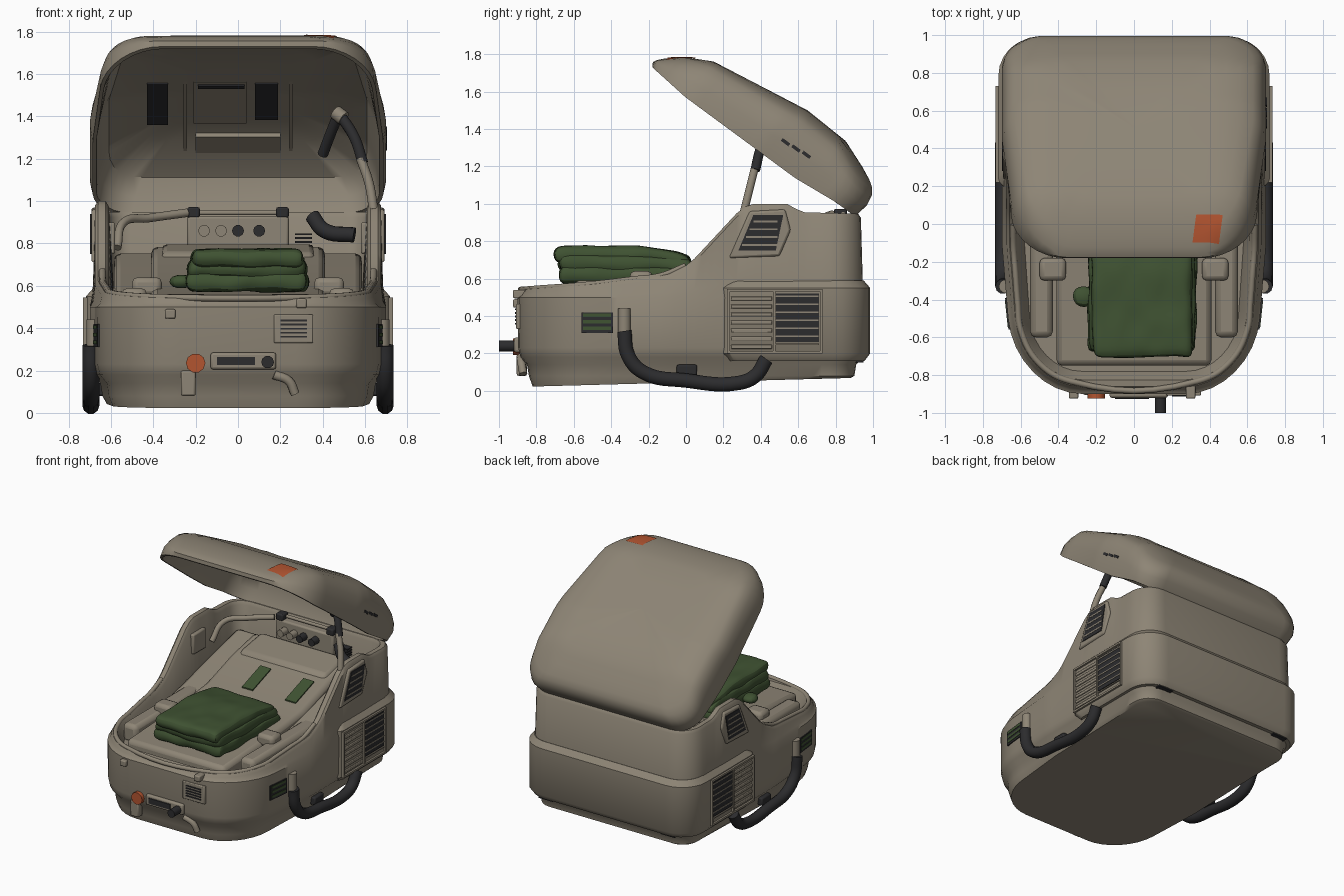
import bpy, bmesh, math, random
from mathutils import Vector, Matrix

random.seed(4)
if "Cube" in bpy.data.objects:
    bpy.data.objects.remove(bpy.data.objects["Cube"])


def material(name, rgb):
    m = bpy.data.materials.new(name)
    m.use_nodes = True
    m.diffuse_color = (*rgb, 1)
    m.node_tree.nodes["Principled BSDF"].inputs["Base Color"].default_value = (*rgb, 1)
    return m


TAN = material("warm tan", (0.27, 0.235, 0.18))
DARK = material("charcoal", (0.025, 0.025, 0.027))
GREEN = material("olive green", (0.05, 0.085, 0.032))
ORANGE = material("burnt orange", (0.45, 0.09, 0.03))


def finish(ob, mat, bevel=0):
    ob.data.materials.append(mat)
    if bevel:
        b = ob.modifiers.new("bevel", "BEVEL")
        b.width, b.segments = bevel, 2
    bpy.ops.object.select_all(action="DESELECT")
    ob.select_set(True)
    bpy.context.view_layer.objects.active = ob
    bpy.ops.object.shade_smooth_by_angle(angle=math.radians(40))
    return ob


def mesh(name, verts, faces, mat, bevel=0):
    bm = bmesh.new()
    vs = [bm.verts.new(v) for v in verts]
    for f in faces:
        bm.faces.new([vs[i] for i in f])
    bmesh.ops.recalc_face_normals(bm, faces=bm.faces)
    me = bpy.data.meshes.new(name)
    bm.to_mesh(me)
    bm.free()
    ob = bpy.data.objects.new(name, me)
    bpy.context.collection.objects.link(ob)
    return finish(ob, mat, bevel)


def prism(name, pts, x0, x1, mat, bevel=0):
    """Side profile of (y, z) points, extruded along x."""
    n = len(pts)
    verts = [(x, *p) for x in (x0, x1) for p in pts]
    faces = [range(n), range(n, 2 * n)]
    faces += [(i, (i + 1) % n, n + (i + 1) % n, n + i) for i in range(n)]
    return mesh(name, verts, faces, mat, bevel)


def box(name, x, y, z, mat, bevel=0):
    """Block from (low, high) pairs."""
    (y0, y1), (z0, z1) = y, z
    return prism(name, [(y0, z0), (y1, z0), (y1, z1), (y0, z1)], *x, mat, bevel)


def tube(name, pts, r, mat):
    cu = bpy.data.curves.new(name, "CURVE")
    cu.dimensions, cu.bevel_depth, cu.bevel_resolution = "3D", r, 3
    cu.resolution_u, cu.use_fill_caps = 6, True
    sp = cu.splines.new("BEZIER")
    sp.bezier_points.add(len(pts) - 1)
    for bp, p in zip(sp.bezier_points, pts):
        bp.co = p
        bp.handle_left_type = bp.handle_right_type = "AUTO"
    ob = bpy.data.objects.new(name, cu)
    bpy.context.collection.objects.link(ob)
    bpy.ops.object.select_all(action="DESELECT")
    ob.select_set(True)
    bpy.context.view_layer.objects.active = ob
    bpy.ops.object.convert(target="MESH")
    return finish(bpy.context.object, mat)


def curve_at(table, t):
    for (a, p), (b, q) in zip(table, table[1:]):
        if t <= b:
            return p + (q - p) * max(0, (t - a) / (b - a))
    return table[-1][1]


def outline(hw, yf, yb, rf, rb, taper, sides=28):
    """Rounded plan, narrowing towards the front."""
    half = [(hw - rf + rf * math.sin(a), yf + rf - rf * math.cos(a))
            for a in [i * math.pi / 16 for i in range(9)]]
    half += [(hw, yf + rf + (yb - rb - yf - rf) * i / sides) for i in range(1, sides)]
    half += [(hw - rb + rb * math.cos(a), yb - rb + rb * math.sin(a))
             for a in [i * math.pi / 12 for i in range(7)]]
    half = [(x * taper(y), y) for x, y in half]
    return half + [(-x, y) for x, y in reversed(half)]


def loft(name, rings, mat, closed=False):
    n, k = len(rings[0]), len(rings)
    faces = [(r * n + i, r * n + (i + 1) % n, (r + 1) % k * n + (i + 1) % n, (r + 1) % k * n + i)
             for r in range(k if closed else k - 1) for i in range(n)]
    if not closed:
        faces += [range(n), range((k - 1) * n, k * n)]
    return mesh(name, [v for ring in rings for v in ring], faces, mat)


# Open tub with a low front rim and high rear walls
RIM = [(-0.9, 0.54), (-0.5, 0.57), (-0.1, 0.62), (0.02, 0.68), (0.29, 0.97),
       (0.35, 1.0), (0.54, 1.0), (0.62, 0.955), (0.97, 0.945)]


def hull_ring(inset, level, base=0):
    plan = outline(0.70 - inset, -0.9 + inset, 0.96 - inset, 0.4 - inset, 0.19 - inset,
                   lambda y: 1 + 0.12 * min(0, y + 0.1))
    return [(x, y, base + level * (curve_at(RIM, y) - base) if base else
             level + (curve_at(RIM, y) if level <= 0 else 0)) for x, y in plan]


low = [(x, y, 0.045 + 0.027 * y) for x, y, z in hull_ring(0.08, 0.03)]
loft("tub", [low, hull_ring(0.06, 0.08), hull_ring(0.05, 0.14), hull_ring(0.015, 0.18),
             hull_ring(0.003, 0.23), hull_ring(0, 0.5), hull_ring(0.015, 0.2, 0.5),
             hull_ring(0.025, -0.02), hull_ring(0.04, 0), hull_ring(0.075, 0),
             hull_ring(0.09, -0.025), hull_ring(0.12, 0.47)], TAN)

# Raised band wrapping the sides and back
loft("rear_band", [[(x, y, z) for x, y in outline(0.718 - d, 0.19 + d, 0.985 - d, 0.06,
                                                  0.2 - d, lambda y: 1, 6)]
                   for d, z in ((0.09, 0.16), (0.03, 0.16), (0, 0.2), (0, 0.55),
                                (0.035, 0.59), (0.09, 0.57))], TAN, closed=True)

# Rolled inner lip of the low rim
lip = [(x, y, z) for x, y, z in hull_ring(0.06, 0) if y < 0]
half = len(lip) // 2
tube("rim_roll", (lip[half:] + lip[:half])[::3], 0.016, TAN)

# Bedding
prism("bed_base", [(-0.1, 0.47), (0.83, 0.47), (0.83, 0.76), (0.5, 0.68), (0.2, 0.6),
                   (-0.1, 0.53)], -0.585, 0.585, TAN, 0.03)
prism("mattress", [(-0.75, 0.45), (0.78, 0.45), (0.78, 0.79), (0.5, 0.73), (0.2, 0.63),
                   (-0.2, 0.59), (-0.75, 0.56)], -0.41, 0.41, TAN, 0.03)
prism("pillow", [(0.5, 0.7), (0.8, 0.74), (0.79, 0.8), (0.54, 0.76)], -0.36, 0.36, TAN, 0.025)
for s, side in ((1, "left"), (-1, "right")):
    box("bolster_" + side, sorted((s * 0.43, s * 0.55)), (-0.6, 0.6), (0.45, 0.59), TAN, 0.03)
    box("cushion_" + side, sorted((s * 0.36, s * 0.5)), (-0.3, -0.18), (0.55, 0.64), TAN, 0.025)
for x in (-0.09, 0.27):
    prism("bed_strap", [(0.24, 0.645), (0.46, 0.722), (0.46, 0.731), (0.24, 0.654)],
          x - 0.045, x + 0.045, GREEN)


# Folded blanket in overlapping crumpled layers
def blanket_layer(name, x, y, z, drop):
    ob = box(name, x, y, z, GREEN)
    bm = bmesh.new()
    bm.from_mesh(ob.data)
    bmesh.ops.subdivide_edges(bm, edges=[e for e in bm.edges if e.calc_length() > 0.2],
                              cuts=7, use_grid_fill=True)
    for v in bm.verts:
        v.co += Vector([random.uniform(-0.014, 0.014) for _ in range(3)])
        v.co.z -= drop * max(0, v.co.y + 0.25)
    bm.to_mesh(ob.data)
    bm.free()
    soft = ob.modifiers.new("soften", "SUBSURF")
    soft.levels = soft.render_levels = 2
    for p in ob.data.polygons:
        p.use_smooth = True


blanket_layer("blanket_bottom", (-0.25, 0.335), (-0.68, 0.05), (0.57, 0.675), 0.02)
blanket_layer("blanket_middle", (-0.24, 0.33), (-0.685, 0.04), (0.635, 0.73), 0.08)
blanket_layer("blanket_top", (-0.225, 0.31), (-0.71, 0.03), (0.685, 0.775), 0.18)
blanket_layer("blanket_corner", (-0.34, -0.2), (-0.45, -0.33), (0.58, 0.65), 0)

# Domed lid, tilted open about its rear edge
LID = Matrix.Translation((0, 0.88, 0.95)) @ Matrix.Rotation(math.radians(-36.4), 4, "X")
DOME = [(0, 0.2), (0.25, 0.295), (0.51, 0.306), (1.07, 0.218), (1.2, 0.15), (1.33, 0.05)]
plan = outline(0.70, -1.33, 0.045, 0.3, 0.18, lambda y: 1 - 0.12 * max(0, -y - 0.6))


def lid_ring(s, k, inner=False):
    ring = []
    for x, y in plan:
        y = (y + 0.665) * s - 0.665
        x *= s * (1 - 0.13 * k * max(0, -y - 0.6))
        h = curve_at(DOME, -y)
        h = max(0.015, min(h - 0.05, 0.24)) if inner else h
        sag = -0.1 * min(0.25, max(0, -y - 0.1), max(0, 1.33 + y)) * (1 - k)
        droop = min(0.8 * max(0, abs(x) - 0.42) ** 2, 0.3 * h)
        ring.append((x, y, sag + k * (h - droop)))
    return ring


outer = [lid_ring(*a) for a in ((0.02, 1), (0.3, 1), (0.6, 1), (0.7, 1), (0.8, 1), (0.9, 0.98),
                                (0.95, 0.92), (0.985, 0.75), (1, 0.45), (0.98, 0))]
inner = [lid_ring(s, k, True) for s, k in ((0.955, 0), (0.93, 0.6), (0.87, 1), (0.6, 1),
                                           (0.3, 1), (0.02, 1))]
lid = loft("lid", outer + inner, TAN)
lid.matrix_world = LID

# Orange patch laid onto the lid, slightly skewed
grid = [(0.31 + 0.14 * i / 6 + 0.02 * j / 6, -1.28 + 0.12 * j / 6, 0.5)
        for j in range(7) for i in range(7)]
patch = mesh("lid_patch", grid, [(r * 7 + c, r * 7 + c + 1, r * 7 + c + 8, r * 7 + c + 7)
                                 for r in range(6) for c in range(6)], ORANGE)
patch.matrix_world = LID
wrap = patch.modifiers.new("wrap", "SHRINKWRAP")
wrap.target, wrap.wrap_method, wrap.offset = lid, "PROJECT", 0.006
wrap.use_project_z = wrap.use_negative_direction = True
wrap.use_positive_direction = False

# Panels on the lid lining
for name, x, y, mat in (("lining_vent_right", (-0.43, -0.33), (-0.73, -0.41), DARK),
                        ("lining_vent_left", (0.08, 0.19), (-0.73, -0.45), DARK),
                        ("lining_frame", (-0.21, 0.04), (-0.74, -0.41), TAN),
                        ("lining_frame_top", (-0.19, 0.03), (-0.72, -0.695), DARK),
                        ("lining_panel", (-0.2, 0.2), (-0.3, -0.15), TAN)):
    z = 0.216 if mat == TAN else 0.207
    box(name, x, y, (z, z + (0.025 if mat == TAN else 0.009)), mat).matrix_world = LID
for x in (-0.25, 0.25):
    box("lining_rib", (x - 0.008, x + 0.008), (-0.75, -0.15), (0.22, 0.242), TAN).matrix_world = LID

# Slits in the lid's left flank
for i in range(3):
    box("lid_slit", (0.67, 0.703), (-0.53 + i * 0.065, -0.48 + i * 0.065),
        (0.09 + i * 0.006, 0.108 + i * 0.006), DARK).matrix_world = LID

# Side fittings, the same on both sides
for s, side in ((1, "left"), (-1, "right")):
    def plate(name, x0, x1, y, z, mat, bevel=0):
        return box(name + "_" + side, sorted((s * x0, s * x1)), y, z, mat, bevel)

    tube("carry_handle_" + side, [(s * 0.695, y, z) for y, z in (
        (-0.33, 0.32), (-0.31, 0.19), (-0.23, 0.1), (0, 0.055), (0.28, 0.042),
        (0.37, 0.08), (0.43, 0.17))], 0.04, DARK)
    tube("handle_socket_" + side, [(s * 0.68, -0.33, z) for z in (0.31, 0.38, 0.44)], 0.036, TAN)
    plate("handle_clip", 0.62, 0.68, (-0.05, 0.06), (0.08, 0.14), DARK, 0.01)
    plate("lower_vent_back", 0.7, 0.724, (0.48, 0.71), (0.26, 0.52), DARK)
    for i in range(7):
        z = 0.225 + i * 0.043
        plate("vent_slat", 0.7, 0.726, (0.24, 0.46), (z, z + 0.022), TAN, 0.004)
        plate("vent_bar", 0.7, 0.727, (0.47, 0.71), (z + 0.02, z + 0.028), TAN)
    for z in (0.2, 0.53):
        plate("vent_frame", 0.7, 0.732, (0.22, 0.73), (z, z + 0.014), TAN)
    for y in (0.22, 0.465, 0.716):
        plate("vent_post", 0.7, 0.732, (y, y + 0.014), (0.2, 0.544), TAN)
    prism("upper_vent_frame_" + side, [(0.23, 0.71), (0.5, 0.72), (0.56, 0.86), (0.53, 0.97),
                                       (0.34, 0.96)], s * 0.64, s * 0.693, TAN, 0.012)
    prism("upper_vent_back_" + side, [(0.28, 0.75), (0.48, 0.75), (0.52, 0.94), (0.36, 0.94)],
          s * 0.68, s * 0.698, DARK)
    for i in range(4):
        z = 0.775 + i * 0.042
        plate("upper_vent_bar", 0.68, 0.7, (0.3 + i * 0.02, 0.49), (z, z + 0.01), TAN)
    # Front vent, turned to follow the tapering wall
    vent = [plate("front_vent_back", 0.63, 0.673, (-0.56, -0.39), (0.31, 0.42), DARK)]
    vent += [plate("front_vent_bar", 0.63, 0.676, (-0.55, -0.4), (z, z + 0.018), GREEN)
             for z in (0.325, 0.36, 0.395)]
    pivot = Matrix.Translation((s * 0.67, -0.475, 0))
    for part in vent:
        part.matrix_world = pivot @ Matrix.Rotation(math.radians(-6.2 * s), 4, "Z") @ pivot.inverted()
    plate("inner_pocket", 0.58, 0.62, (0.3, 0.45), (0.75, 0.9), TAN, 0.01)
    plate("rear_foot", 0.45, 0.57, (0.88, 0.95), (0.152, 0.161), DARK)

# Lid strut and cables
tube("strut_lower", [(0.64, 0.31, 0.96), (0.62, 0.34, 1.08), (0.58, 0.37, 1.2)], 0.022, TAN)
tube("strut_upper", [(0.59, 0.37, 1.18), (0.55, 0.4, 1.3), (0.48, 0.45, 1.41)], 0.026, DARK)
tube("strut_joint", [(0.5, 0.44, 1.39), (0.46, 0.46, 1.42)], 0.035, TAN)
tube("strut_grip", [(0.47, 0.46, 1.4), (0.43, 0.52, 1.3), (0.4, 0.57, 1.22)], 0.025, DARK)
tube("grab_handle", [(0.35, 0.7, 0.93), (0.41, 0.66, 0.86), (0.55, 0.64, 0.84)], 0.036, DARK)
tube("wall_pipe", [(-0.57, 0.5, 0.78), (-0.54, 0.6, 0.9), (-0.42, 0.7, 0.92), (-0.24, 0.78, 0.945)], 0.02, TAN)
tube("hinge_bar", [(-0.24, 0.84, 0.945), (0.24, 0.84, 0.945)], 0.012, TAN)
for x in (-0.21, 0.21):
    box("hinge_block", (x - 0.03, x + 0.03), (0.79, 0.86), (0.92, 0.972), DARK, 0.01)

# Control panel on the inner rear wall
box("control_panel", (-0.24, 0.24), (0.79, 0.87), (0.76, 0.93), TAN, 0.012)
for x, mat in ((-0.16, TAN), (-0.08, TAN), (0, DARK), (0.1, DARK)):
    tube("control_knob", [(x, 0.73, 0.86), (x, 0.8, 0.86)], 0.028, mat)
for i in range(4):
    box("panel_slot", (0.27, 0.35), (0.81, 0.86), (0.785 + i * 0.018, 0.794 + i * 0.018), DARK)

# Front fittings
tube("front_button", [(-0.2, -0.86, 0.235), (-0.2, -0.925, 0.235)], 0.046, ORANGE)
box("button_tab", (-0.27, -0.2), (-0.905, -0.85), (0.08, 0.2), TAN, 0.01)
box("front_bar", (-0.13, 0.18), (-0.92, -0.86), (0.205, 0.285), TAN, 0.012)
box("front_slot", (-0.1, 0.08), (-0.926, -0.91), (0.225, 0.265), DARK)
tube("nozzle", [(0.14, -0.9, 0.24), (0.14, -1.0, 0.24)], 0.03, DARK)
box("label_frame", (0.17, 0.355), (-0.908, -0.86), (0.33, 0.465), TAN, 0.006)
for i in range(5):
    box("label_line", (0.2, 0.325), (-0.913, -0.9), (0.355 + i * 0.019, 0.364 + i * 0.019), DARK)
tube("front_brace", [(0.17, -0.885, 0.18), (0.24, -0.88, 0.15), (0.27, -0.87, 0.09)], 0.022, TAN)
for x, z in ((0.3, 0.52), (-0.32, 0.47)):
    box("front_latch", (x - 0.025, x + 0.025), (-0.925, -0.85), (z - 0.025, z + 0.02), TAN, 0.008)
